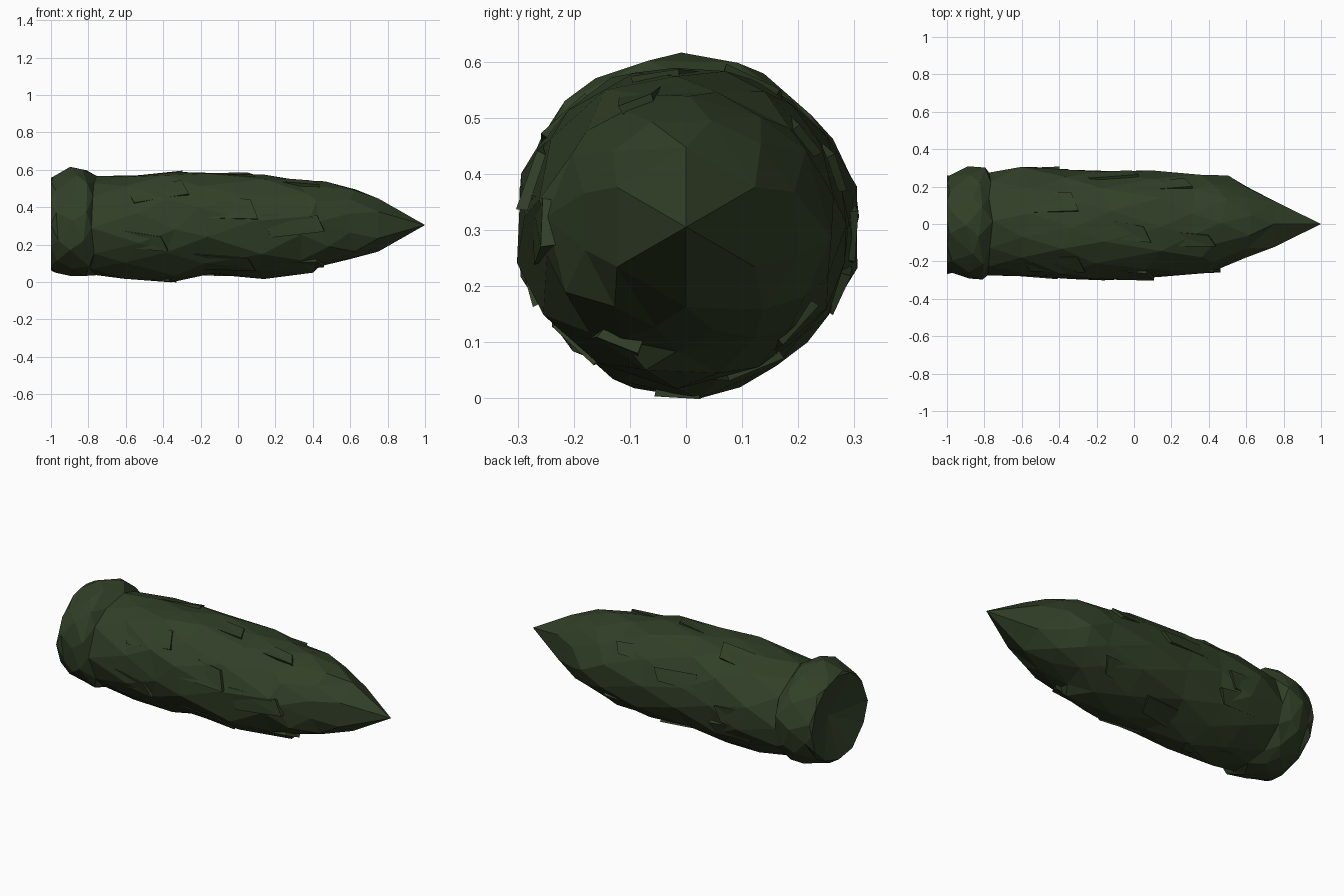
import bpy, bmesh, math, random

if "Cube" in bpy.data.objects:
    bpy.data.objects.remove(bpy.data.objects["Cube"])

random.seed(7)
CZ, SIDES = 0.305, 12

mat = bpy.data.materials.new("dark_moss_green")
mat.diffuse_color = (0.031, 0.050, 0.020, 1)
mat.use_nodes = True
mat.node_tree.nodes["Principled BSDF"].inputs["Base Color"].default_value = mat.diffuse_color

# Profile: x, top radius, bottom radius, +y radius, -y radius
PROFILE = [
    (-1.00, .255, .245, .265, .265),
    (-0.97, .270, .255, .270, .275),
    (-0.88, .310, .275, .308, .300),
    (-0.81, .308, .290, .305, .305),
    (-0.77, .258, .268, .285, .285),
    (-0.58, .275, .303, .312, .290),
    (-0.35, .292, .303, .298, .300),
    (-0.16, .290, .272, .294, .308),
    (0.10, .275, .284, .288, .298),
    (0.36, .247, .262, .272, .262),
    (0.46, .230, .230, .260, .255),
    (0.61, .198, .190, .205, .190),
]


def radius(x, a):
    """Radius of the body at station x and angle a around the x axis."""
    for p, q in zip(PROFILE, PROFILE[1:]):
        if x <= q[0]:
            break
    t = min(1, max(0, (x - p[0]) / (q[0] - p[0])))
    top, bot, left, right = [p[i] + (q[i] - p[i]) * t for i in range(1, 5)]
    c, s = math.cos(a), math.sin(a)
    return (left if c > 0 else right) * c * c + (top if s > 0 else bot) * s * s


def point(x, a, r):
    return (x, r * math.cos(a), CZ + r * math.sin(a))


def finish(bm, name):
    bmesh.ops.recalc_face_normals(bm, faces=bm.faces)
    me = bpy.data.meshes.new(name)
    bm.to_mesh(me)
    bm.free()
    me.materials.append(mat)
    ob = bpy.data.objects.new(name, me)
    bpy.context.collection.objects.link(ob)


# Faceted body: staggered, jittered rings joined by triangles
bm = bmesh.new()
rings = []
for k, p in enumerate(PROFILE):
    ring = []
    for i in range(SIDES):
        a = 2 * math.pi * (i + 0.5 * (k % 2)) / SIDES + random.uniform(-.08, .08)
        end = k in (0, len(PROFILE) - 1)
        x = p[0] + (0 if k == 0 else random.uniform(-.02, .02) if k < 5 or end
                    else random.uniform(-.05, .05))
        r = radius(p[0], a) * random.uniform(0.965, 1.02)
        ring.append(bm.verts.new(point(x, a, r)))
    rings.append(ring)
for k in range(len(rings) - 1):
    lo, hi = rings[k], rings[k + 1]
    for i in range(SIDES):
        j = (i + 1) % SIDES
        if k % 2 == 0:
            bm.faces.new((lo[i], lo[j], hi[i]))
            bm.faces.new((lo[j], hi[j], hi[i]))
        else:
            bm.faces.new((lo[i], hi[j], hi[i]))
            bm.faces.new((lo[i], lo[j], hi[j]))

# Pointed nose: fewer, larger facets
mid = []
for i in range(SIDES // 2):
    a = 2 * math.pi * (2 * i + 1) / SIDES
    mid.append(bm.verts.new(point(0.75, a, 0.142)))
tip = bm.verts.new((1.0, 0, CZ))
last = rings[-1]
for i, m in enumerate(mid):
    n = mid[(i + 1) % len(mid)]
    b, c, d = [last[(2 * i + o) % SIDES] for o in range(3)]
    bm.faces.new((b, c, m))
    bm.faces.new((c, d, m))
    bm.faces.new((d, n, m))
    bm.faces.new((m, n, tip))

# Shallow hollow at the rear end
core = bm.verts.new((-0.93, 0.01, CZ))
for i in range(SIDES):
    bm.faces.new((rings[0][i], core, rings[0][(i + 1) % SIDES]))
finish(bm, "faceted_body")

# Raised slivers with one lifted edge, like rough overlapping plates
bm = bmesh.new()
for n in range(16):
    a = 2 * math.pi * n / 16 + random.uniform(-.15, .15)
    x = (-0.62, -0.25, 0.08)[n % 3] + random.uniform(-.06, .06)
    length, w = random.uniform(.2, .34), random.uniform(.16, .26)
    skew = random.uniform(-.12, .12)
    top, base = [], []
    for dx, da, lift in ((0, -w, -.012), (length, -w * .7, .004),
                         (length + .04, w * .8, .008), (.05, w, -.008)):
        ang = a + da + skew * dx / length
        r = radius(x + dx, ang)
        top.append(bm.verts.new(point(x + dx, ang, r + lift)))
        base.append(bm.verts.new(point(x + dx, ang, r - .04)))
    bm.faces.new(top[:3])
    bm.faces.new((top[0], top[2], top[3]))
    bm.faces.new(base[::-1])
    for i in range(4):
        j = (i + 1) % 4
        bm.faces.new((top[i], base[i], base[j], top[j]))
finish(bm, "surface_plates")
